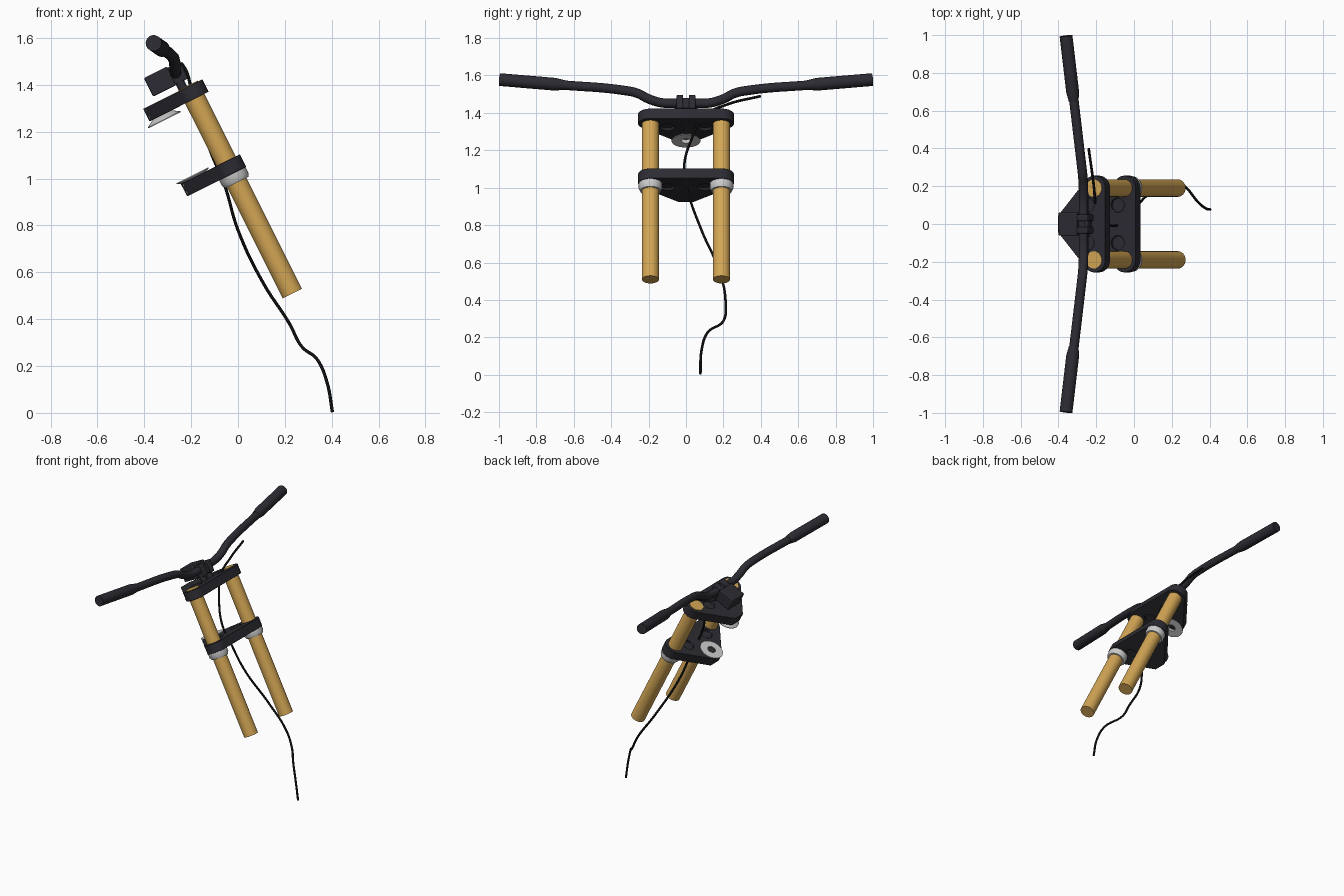
import bpy, bmesh
from math import radians, cos, sin, pi
from mathutils import Matrix, Vector

cube = bpy.data.objects.get("Cube")
if cube:
    bpy.data.objects.remove(cube)


def material(name, color):
    m = bpy.data.materials.new(name)
    m.use_nodes = True
    m.diffuse_color = (*color, 1)
    bsdf = m.node_tree.nodes["Principled BSDF"]
    bsdf.inputs["Base Color"].default_value = (*color, 1)
    bsdf.inputs["Roughness"].default_value = 0.5
    return m


BLACK = material("satin black", (0.025, 0.024, 0.032))
GOLD = material("gold anodised", (0.65, 0.38, 0.09))
SILVER = material("silver", (0.6, 0.6, 0.6))
CABLE = material("cable black", (0.012, 0.012, 0.013))

# Raked fork frame: local z runs up the tubes, local -x points forward
FORK = Matrix.Translation((0.232, 0, 0.509)) @ Matrix.Rotation(radians(-26.6), 4, "Y")
TUBE_Y = 0.19
STEER_X = -0.156


def activate(obj):
    bpy.ops.object.select_all(action="DESELECT")
    obj.select_set(True)
    bpy.context.view_layer.objects.active = obj


def smooth(obj):
    activate(obj)
    bpy.ops.object.shade_smooth_by_angle(angle=radians(35))


def finish(name, bm, mat, matrix=FORK, bevel=0):
    bmesh.ops.recalc_face_normals(bm, faces=bm.faces)
    me = bpy.data.meshes.new(name)
    bm.to_mesh(me)
    bm.free()
    me.materials.append(mat)
    obj = bpy.data.objects.new(name, me)
    bpy.context.collection.objects.link(obj)
    obj.matrix_world = matrix
    if bevel:
        mod = obj.modifiers.new("Bevel", "BEVEL")
        mod.width, mod.segments = bevel, 2
        mod.limit_method, mod.angle_limit = "ANGLE", radians(40)
    bpy.context.view_layer.update()
    smooth(obj)
    return obj


def lathe(name, profile, center, mat, closed=False, steps=40):
    """Spin (radius, height) pairs around the fork's local z."""
    bm = bmesh.new()
    vs = [bm.verts.new((r, 0, z)) for r, z in profile]
    pairs = list(zip(vs, vs[1:])) + ([(vs[-1], vs[0])] if closed else [])
    es = [bm.edges.new(p) for p in pairs]
    bmesh.ops.spin(bm, geom=vs + es, cent=(0, 0, 0), axis=(0, 0, 1), angle=2 * pi,
                   steps=steps, use_merge=True)
    bmesh.ops.remove_doubles(bm, verts=bm.verts, dist=1e-5)
    bmesh.ops.translate(bm, verts=bm.verts, vec=center)
    return finish(name, bm, mat)


def rod(name, radius, z0, z1, x, y, mat):
    return lathe(name, [(0, z0), (radius, z0), (radius, z1), (0, z1)], (x, y, 0), mat)


def box(name, low, high, mat=BLACK, bevel=0.006):
    bm = bmesh.new()
    bmesh.ops.create_cube(bm, size=1)
    low, high = Vector(low), Vector(high)
    bmesh.ops.scale(bm, vec=high - low, verts=bm.verts)
    bmesh.ops.translate(bm, vec=(low + high) / 2, verts=bm.verts)
    return finish(name, bm, mat, bevel=bevel)


def pipe(name, points, radius, mat, sides=4):
    """Smooth pipe through the points, as a mesh."""
    cu = bpy.data.curves.new(name, "CURVE")
    cu.dimensions = "3D"
    cu.bevel_depth, cu.bevel_resolution = radius, sides
    cu.use_fill_caps, cu.resolution_u = True, 8
    sp = cu.splines.new("BEZIER")
    sp.bezier_points.add(len(points) - 1)
    for bp, p in zip(sp.bezier_points, points):
        bp.co = p
        bp.handle_left_type = bp.handle_right_type = "AUTO"
    cu.materials.append(mat)
    obj = bpy.data.objects.new(name, cu)
    bpy.context.collection.objects.link(obj)
    activate(obj)
    bpy.ops.object.convert(target="MESH")
    smooth(bpy.context.object)


# Triangular fork clamp with rounded ends and shallow lightening pockets
def clamp(name, z0, z1):
    r = 0.066
    half = [(r * cos(radians(a)), TUBE_Y + r * sin(radians(a))) for a in range(0, 140, 10)]
    half.append((-0.216, 0.042))
    outline = half + [(x, -y) for x, y in reversed(half)]
    bm = bmesh.new()
    face = bm.faces.new([bm.verts.new((x, y, z0)) for x, y in outline])
    top = bmesh.ops.extrude_face_region(bm, geom=[face])["geom"]
    bmesh.ops.translate(bm, vec=(0, 0, z1 - z0),
                        verts=[g for g in top if isinstance(g, bmesh.types.BMVert)])
    obj = finish(name, bm, BLACK, bevel=0.006)
    for side in (-1, 1):
        for z in (z0, z1):
            cutter = rod("pocket_cutter", 0.038, z - 0.015, z + 0.015, -0.04, side * 0.1, BLACK)
            cutter.hide_render = True
            mod = obj.modifiers.new("Pocket", "BOOLEAN")
            mod.operation, mod.object = "DIFFERENCE", cutter
            activate(obj)
            bpy.ops.object.modifier_apply(modifier=mod.name)
            bpy.data.objects.remove(cutter)
    smooth(obj)
    # pinch bolts at the nose
    for side, label in ((1, "left"), (-1, "right")):
        for i, dz in enumerate((0.018, -0.014)):
            bm = bmesh.new()
            bmesh.ops.create_cone(bm, cap_ends=True, segments=16, radius1=0.007,
                                  radius2=0.007, depth=0.008)
            place = Matrix.Translation((-0.204, side * 0.048, (z0 + z1) / 2 + dz))
            finish(f"{name}_bolt_{label}_{i + 1}", bm, SILVER,
                   FORK @ place @ Matrix.Rotation(pi / 2, 4, "X"))


clamp("upper_clamp", 0.93, 0.99)
clamp("lower_clamp", 0.572, 0.632)

# Fork tubes and the collars under the lower clamp
for side, label in ((1, "left"), (-1, "right")):
    y = side * TUBE_Y
    rod(f"fork_tube_{label}", 0.046, 0, 0.993, 0, y, GOLD)
    lathe(f"tube_collar_{label}",
          [(0.044, 0.574), (0.063, 0.574), (0.063, 0.546), (0.055, 0.53), (0.044, 0.53)],
          (0, y, 0), SILVER, closed=True)

# Flared bearing races facing each other between the clamps
lathe("upper_bearing_race", [(0.032, 0.93), (0.045, 0.93), (0.077, 0.91), (0.077, 0.906), (0.026, 0.906)],
      (STEER_X, 0, 0), SILVER, closed=True)
lathe("lower_bearing_race", [(0.032, 0.631), (0.06, 0.631), (0.076, 0.638), (0.076, 0.642), (0.026, 0.642)],
      (STEER_X, 0, 0), SILVER, closed=True)

# Stem: front block, bar clamps and risers
box("stem_block", (-0.155, -0.062, 1.017), (-0.045, 0.062, 1.106))
for side, label in ((1, "left"), (-1, "right")):
    y = side * 0.033
    box(f"bar_clamp_{label}", (-0.062, y - 0.018, 1.02), (0.014, y + 0.018, 1.1))
    rod(f"stem_riser_{label}", 0.02, 0.98, 1.04, -0.025, y, BLACK)
box("bar_clamp_bridge", (-0.055, -0.02, 1.025), (0.008, 0.02, 1.085))

# Handlebar with swept-back, rising ends
half_bar = [(-0.267, 0.06, 1.452), (-0.267, 0.13, 1.454), (-0.268, 0.2, 1.475),
            (-0.272, 0.26, 1.505), (-0.28, 0.33, 1.52), (-0.32, 0.67, 1.55), (-0.355, 0.97, 1.576)]
pipe("handlebar", [(x, -y, z) for x, y, z in reversed(half_bar)] + half_bar, 0.025, BLACK)

# Grips, tapering onto the bar at the inner end
for side, label in ((1, "left"), (-1, "right")):
    a, b = Vector((-0.319, side * 0.65, 1.549)), Vector((-0.36, side * 0.996, 1.578))
    length = (b - a).length
    grip = lathe(f"grip_{label}", [(0, 0), (0.026, 0), (0.034, 0.05), (0.034, length), (0, length)],
                 (0, 0, 0), BLACK)
    grip.matrix_world = Matrix.Translation(a) @ (b - a).to_track_quat("Z", "Y").to_matrix().to_4x4()

# Brake hose looping through both clamps and trailing below the fork
pipe("brake_hose",
     [(-0.24, 0.4, 1.49), (-0.215, 0.22, 1.445), (-0.2, 0.1, 1.385), (-0.165, 0.03, 1.26),
      (-0.115, -0.01, 1.11), (-0.06, 0.01, 0.98), (0.0, 0.08, 0.78), (0.11, 0.18, 0.55),
      (0.22, 0.212, 0.38), (0.268, 0.2, 0.288), (0.34, 0.115, 0.225), (0.38, 0.083, 0.13),
      (0.403, 0.077, 0.003)], 0.007, CABLE, sides=2)
